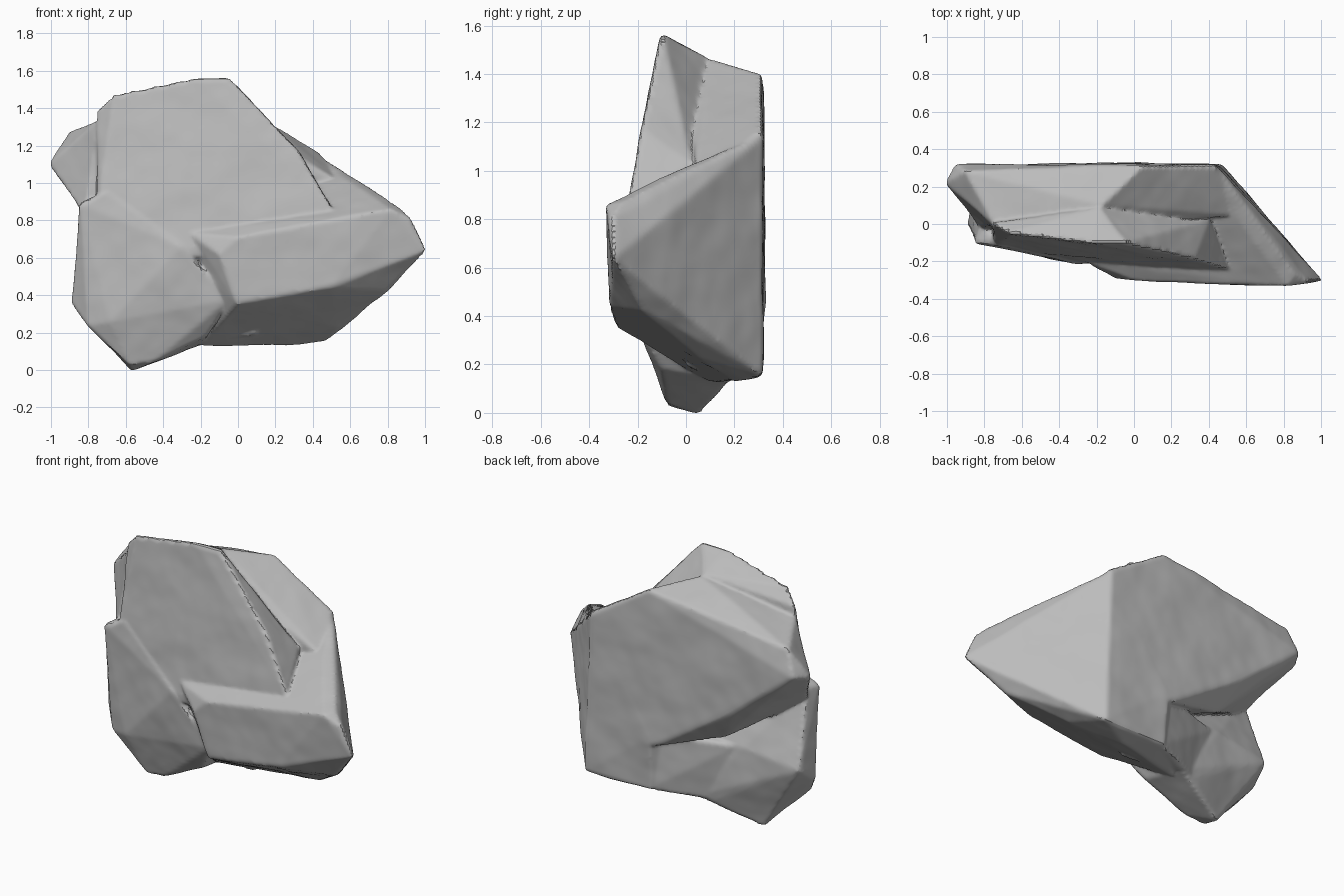
import bpy
import bmesh
from mathutils import Vector, noise

default_cube = bpy.data.objects.get("Cube")
if default_cube:
    bpy.data.objects.remove(default_cube, do_unlink=True)

# Single stone colour
stone = bpy.data.materials.new("stone_grey")
stone.use_nodes = True
stone_colour = (.5, .5, .5, 1)
stone.diffuse_color = stone_colour
shader = stone.node_tree.nodes["Principled BSDF"]
shader.inputs["Base Color"].default_value = stone_colour
shader.inputs["Roughness"].default_value = .9

rock_mesh = bpy.data.meshes.new("rock")
rock = bpy.data.objects.new("rock", rock_mesh)
bpy.context.collection.objects.link(rock)
rock_mesh.materials.append(stone)


def add_chunk(target, corners):
    """Add one faceted chunk: the convex hull around its corners."""
    chunk = bmesh.new()
    for corner in corners:
        chunk.verts.new(corner)
    result = bmesh.ops.convex_hull(chunk, input=chunk.verts)
    inside = [item for item in result["geom_interior"]
              if isinstance(item, bmesh.types.BMVert)]
    bmesh.ops.delete(chunk, geom=inside, context="VERTS")
    bmesh.ops.recalc_face_normals(chunk, faces=chunk.faces)
    temporary = bpy.data.meshes.new("chunk")
    chunk.to_mesh(temporary)
    chunk.free()
    target.from_mesh(temporary)
    bpy.data.meshes.remove(temporary)


body = bmesh.new()

# Tall front mass with the peak and the broad front face
add_chunk(body, [
    (-.05, -.1, 1.56), (-.22, -.1, 1.56), (-.66, -.05, 1.47), (-.75, 0, 1.39),
    (-.73, -.09, 1), (-.74, -.12, .75), (-.35, -.2, .62), (.22, -.16, 1.28),
    (.32, -.18, 1.17), (.5, -.24, .87), (.1, -.22, .6), (-.18, .08, 1.47),
    (-.75, .03, .9), (-.2, .1, .5), (.4, .02, 1.03), (.5, 0, .4),
])

# Back mass with the flat rear face and the overhang on one end
add_chunk(body, [
    (.05, .31, 1.4), (-.17, .1, 1.46), (.43, .31, 1.16), (.55, .05, 1),
    (.46, .31, .4), (0, .32, .45), (-.55, .31, .8), (-.95, .31, 1.12),
    (-.9, .28, 1.27), (-1, .22, 1.1), (-.82, -.02, .83), (-.75, 0, 1.33),
    (-.2, 0, 1.4), (0, 0, .5), (-.2, .1, .55), (-.42, .22, .58),
])

# Protruding slab that tapers to the tip
add_chunk(body, [
    (-.25, -.2, .73), (-.1, -.29, .62), (0, -.3, .71), (0, -.28, .36),
    (.5, -.31, .45), (1, -.3, .64), (.93, -.31, .8), (.82, -.33, .86),
    (.86, -.27, .87), (.58, 0, 1.01), (.43, .31, 1.14), (.47, .31, .16),
    (.48, .2, .2), (.8, -.18, .43), (.53, .05, .24), (.25, .2, .14),
    (.03, .3, .16), (.02, .32, .5), (-.2, .1, .14), (-.22, -.14, .55),
])

# Lower lump that reaches the ground
add_chunk(body, [
    (-.84, -.1, .89), (-.7, -.11, .95), (-.3, -.21, .66), (-.05, -.2, .38),
    (-.17, -.1, .19), (-.88, 0, .36), (-.8, -.08, .24), (-.68, -.13, .26),
    (-.57, .05, 0), (-.58, -.07, .03), (-.45, -.08, .05), (-.3, .16, .13),
    (-.82, -.02, .9), (-.86, .12, .45), (-.5, .15, .5), (-.2, .15, .5),
    (-.2, .18, .14),
])

# Sloping web between the lump and the rear face
add_chunk(body, [
    (-.2, .18, .14), (-.3, .16, .14), (.05, .3, .16), (.05, .3, .5),
    (-.2, .18, .52), (-.45, .15, .5), (.1, 0, .2), (.1, 0, .5),
])

body.to_mesh(rock_mesh)
body.free()

# Fuse the chunks and wear the edges
bpy.context.view_layer.objects.active = rock
rock.select_set(True)
fuse = rock.modifiers.new("fuse", "REMESH")
fuse.mode = "VOXEL"
fuse.voxel_size = .012
bpy.ops.object.modifier_apply(modifier=fuse.name)
wear = rock.modifiers.new("wear", "SMOOTH")
wear.factor = .5
wear.iterations = 2
bpy.ops.object.modifier_apply(modifier=wear.name)

# Shallow dents and lumps across the surface
offsets = []
for vertex in rock_mesh.vertices:
    broad = noise.noise(vertex.co * 4 + Vector((3, 1, 7)))
    fine = noise.noise(vertex.co * 11)
    offsets.append(vertex.normal * (.006 + broad * .008 + fine * .002))
for vertex, offset in zip(rock_mesh.vertices, offsets):
    vertex.co += offset

# Centre the rock and rest it on the ground
points = [vertex.co.copy() for vertex in rock_mesh.vertices]
low = Vector([min(point[axis] for point in points) for axis in range(3)])
high = Vector([max(point[axis] for point in points) for axis in range(3)])
anchor = Vector(((low.x + high.x) / 2, (low.y + high.y) / 2, low.z))
for vertex in rock_mesh.vertices:
    vertex.co -= anchor

bpy.ops.object.shade_smooth_by_angle(angle=.5)
